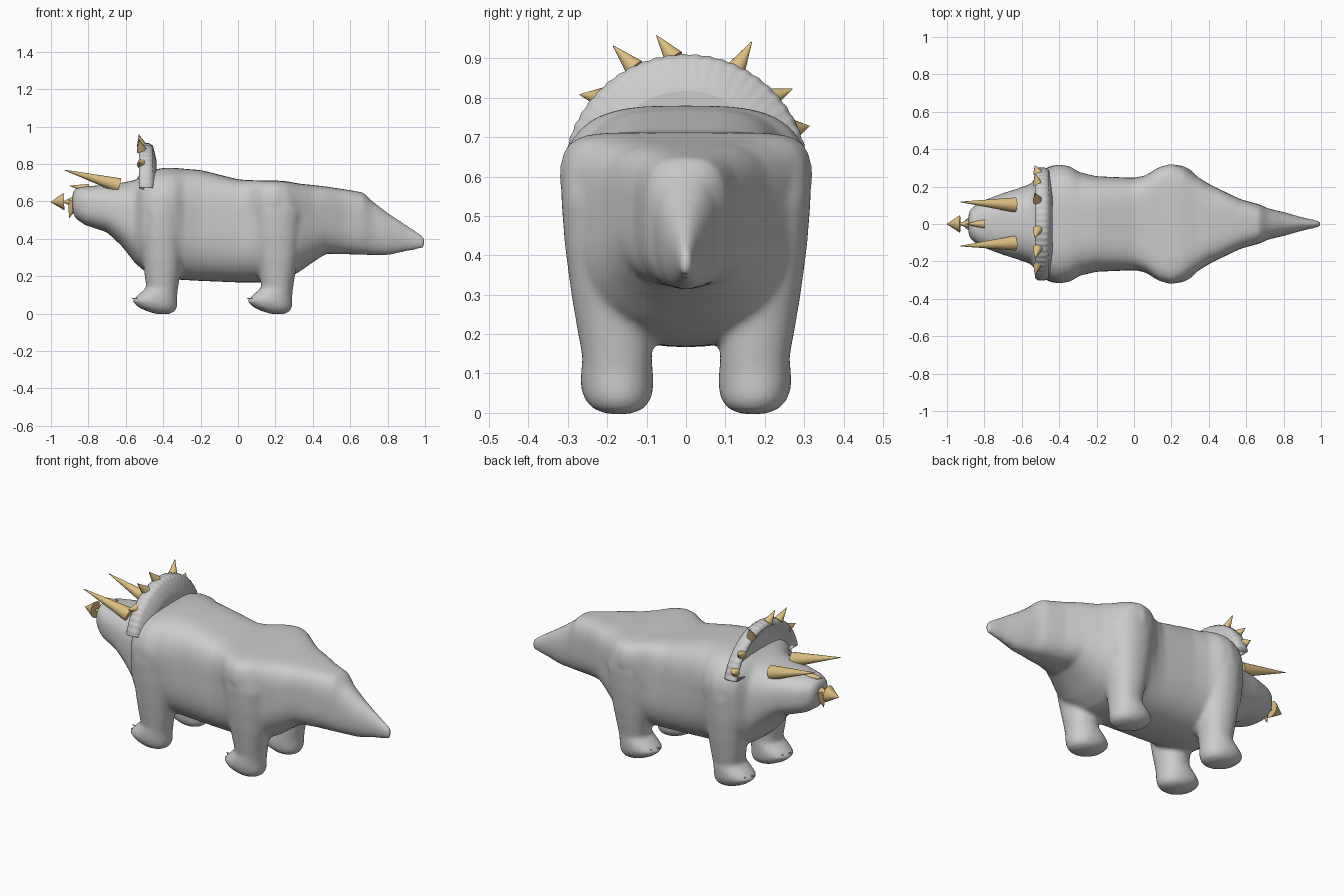
import bpy, bmesh, math
from mathutils import Vector

gold = bpy.data.materials.new("horn_gold")
gold.diffuse_color = (0.72, 0.52, 0.22, 1)


def make(name, bm, mat=None):
    me = bpy.data.meshes.new(name)
    bm.to_mesh(me)
    bm.free()
    ob = bpy.data.objects.new(name, me)
    bpy.context.collection.objects.link(ob)
    if mat:
        me.materials.append(mat)
    return ob


def loft(bm, rings):
    loops = [[bm.verts.new(p) for p in r] for r in rings]
    n = len(loops[0])
    for a, b in zip(loops, loops[1:]):
        for i in range(n):
            j = (i + 1) % n
            bm.faces.new((a[i], a[j], b[j], b[i]))
    bm.faces.new(loops[0])
    bm.faces.new(loops[-1])
    bmesh.ops.recalc_face_normals(bm, faces=bm.faces)


def outline(ra, rb, top, low=None, n=48):
    """Superellipse with its own squareness above and below the middle."""
    pts = []
    for i in range(n):
        c, s = math.cos(2 * math.pi * i / n), math.sin(2 * math.pi * i / n)
        p = top if s > 0 else (low or top)
        pts.append((ra * math.copysign(abs(c) ** (2 / p), c),
                    rb * math.copysign(abs(s) ** (2 / p), s)))
    return pts


def spike(name, base, tip, r, sides=16):
    base, tip = Vector(base), Vector(tip)
    d = tip - base
    bm = bmesh.new()
    bmesh.ops.create_cone(bm, cap_ends=True, segments=sides, radius1=r,
                          radius2=r * 0.04, depth=d.length)
    rot = d.to_track_quat('Z', 'Y')
    for v in bm.verts:
        v.co = rot @ v.co + (base + tip) / 2
    for f in bm.faces:
        f.smooth = len(f.verts) == 4
    return make(name, bm, gold)


# Trunk from snout to tail: x, half width, bottom z, top z, upper squareness
trunk = [
    (-0.885, 0.06, 0.55, 0.645, 2.2), (-0.87, 0.085, 0.51, 0.67, 2.4),
    (-0.82, 0.12, 0.475, 0.68, 2.6), (-0.70, 0.165, 0.435, 0.69, 2.6),
    (-0.62, 0.19, 0.36, 0.70, 2.6), (-0.55, 0.215, 0.27, 0.715, 2.8),
    (-0.51, 0.28, 0.235, 0.735, 3.5), (-0.47, 0.305, 0.21, 0.765, 3.4),
    (-0.40, 0.325, 0.19, 0.78, 3.4), (-0.34, 0.313, 0.183, 0.78, 3.4),
    (-0.29, 0.28, 0.18, 0.775, 3.4), (-0.20, 0.257, 0.175, 0.768, 3.6),
    (0.0, 0.247, 0.167, 0.718, 4.5), (0.06, 0.26, 0.167, 0.714, 5.5),
    (0.13, 0.305, 0.167, 0.712, 7), (0.20, 0.325, 0.17, 0.712, 7),
    (0.26, 0.305, 0.185, 0.708, 6.5), (0.33, 0.26, 0.225, 0.695, 5),
    (0.40, 0.215, 0.275, 0.688, 4), (0.47, 0.18, 0.32, 0.68, 4),
    (0.57, 0.132, 0.318, 0.665, 3.5), (0.67, 0.105, 0.315, 0.648, 3),
    (0.72, 0.082, 0.313, 0.60, 2.5), (0.80, 0.064, 0.312, 0.54, 2.2),
    (0.90, 0.036, 0.332, 0.475, 2), (1.0, 0.014, 0.35, 0.41, 2)]


def trunk_ring(x, w, lo, hi, p):
    ring = []
    for a, b in outline(w, (hi - lo) / 2, p, min(p, 2.6)):
        z = (lo + hi) / 2 + b
        # shoulder and hip swelling fades out towards the belly
        t = min(1, max(0, (z - 0.18) / 0.42))
        keep = min(w, 0.25)
        ring.append((x, a * (keep + (w - keep) * t) / w, z))
    return ring


body = bmesh.new()
loft(body, [trunk_ring(*row) for row in trunk])

# Legs: z, x shift, x radius, y centre, y radius
leg = [(-0.003, 0.005, 0.03, 0.17, 0.03), (0.01, -0.005, 0.07, 0.172, 0.065),
       (0.035, -0.025, 0.105, 0.173, 0.085), (0.068, -0.04, 0.122, 0.175, 0.093),
       (0.10, -0.025, 0.105, 0.175, 0.092), (0.14, 0.0, 0.085, 0.175, 0.088),
       (0.20, 0.0, 0.094, 0.18, 0.094), (0.30, 0.0, 0.104, 0.187, 0.104),
       (0.42, 0.0, 0.11, 0.195, 0.112), (0.54, 0.0, 0.11, 0.20, 0.117),
       (0.63, 0.0, 0.08, 0.19, 0.122)]
for cx, thigh in ((-0.405, 0), (0.21, 0.025)):
    for side in (1, -1):
        loft(body, [[(cx + dx + a, side * (cy + b), z)
                     for a, b in outline(rx + thigh * max(0, z - 0.2) / 0.34, ry, 2.2)]
                    for z, dx, rx, cy, ry in leg])
        # Claws
        for dy in (-0.045, 0, 0.045):
            y, x = side * (0.175 + dy), cx - 0.13 + abs(dy) * 0.5
            spike("claw", (x, y, 0.073), (x - 0.035, y, 0.085), 0.011, 8)

# Fuse trunk and legs into one skin
hide = make("body", body)
rm = hide.modifiers.new("fuse", 'REMESH')
rm.mode = 'VOXEL'
rm.voxel_size = 0.011
rm.use_smooth_shade = True
sm = hide.modifiers.new("soften", 'SMOOTH')
sm.factor = 0.5
sm.iterations = 12

# Frill: arched plate with a finely scalloped, thickened rim
N = 120


def arch(x, k, ripple=0.0):
    ring = []
    for i in range(N + 1):
        t = math.radians(14) + math.radians(152) * i / N
        r = k * (0.31 + ripple * math.sin(i * math.pi / 2.5))
        ring.append((x, r * math.cos(t), 0.60 + r * math.sin(t)))
    return ring


fr = bmesh.new()
loft(fr, [arch(-0.49, 0.72), arch(-0.505, 0.86), arch(-0.53, 0.92),
          arch(-0.53, 0.96, 0.001), arch(-0.515, 1.0, 0.0015),
          arch(-0.475, 1.0, 0.0015), arch(-0.455, 0.96, 0.001), arch(-0.435, 0.7)])
for f in fr.faces:
    f.smooth = len(f.verts) == 4
make("frill", fr)

# Frill spikes: base y, z and tip y, z
for by, bz, ty, tz in ((-0.13, 0.875, -0.185, 0.932), (-0.03, 0.90, -0.075, 0.958),
                       (0.125, 0.87, 0.167, 0.942), (0.215, 0.80, 0.27, 0.822),
                       (0.275, 0.72, 0.313, 0.728), (-0.215, 0.80, -0.27, 0.808)):
    spike("frill_spike", (-0.515, by, bz), (-0.53, ty, tz), 0.026)

# Face horns and beak
for s in (1, -1):
    spike("brow_horn", (-0.635, s * 0.102, 0.685), (-0.927, s * 0.118, 0.768), 0.04, 24)
spike("nose_horn", (-0.80, 0, 0.668), (-0.90, 0, 0.684), 0.026)
spike("upper_beak", (-0.93, 0, 0.60), (-1.0, 0, 0.597), 0.047)
spike("beak_root", (-0.86, 0, 0.60), (-0.94, 0, 0.597), 0.036)
spike("lower_beak", (-0.875, 0, 0.60), (-0.902, 0, 0.512), 0.035)
